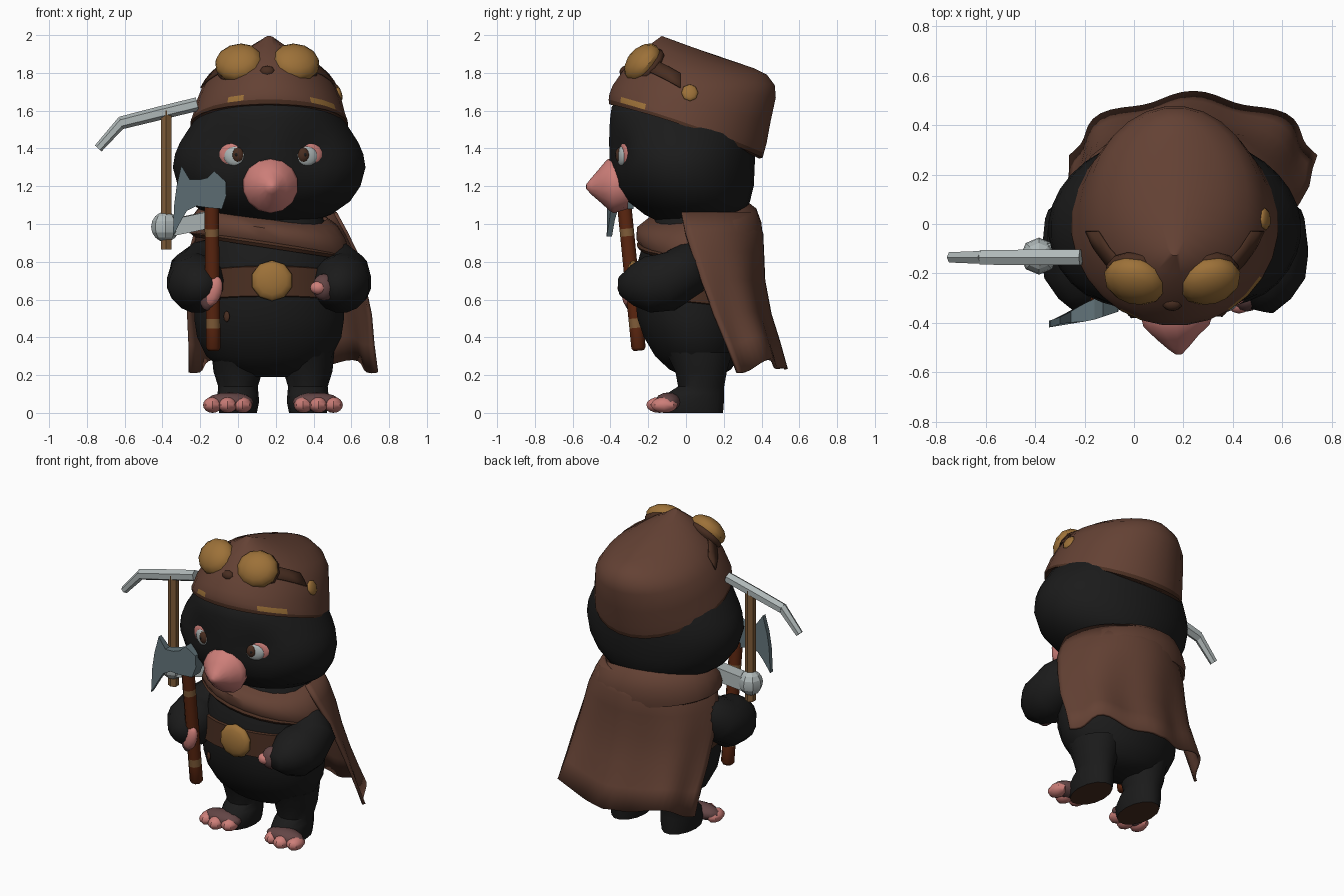
import bpy, bmesh, math
from mathutils import Vector, Matrix
from mathutils.bvhtree import BVHTree

if "Cube" in bpy.data.objects:
    bpy.data.objects.remove(bpy.data.objects["Cube"])

CX = 0.165  # symmetry line of the body


def mat(name, r, g, b):
    m = bpy.data.materials.new(name)
    m.diffuse_color = (r, g, b, 1)
    m.use_nodes = True
    m.node_tree.nodes["Principled BSDF"].inputs["Base Color"].default_value = m.diffuse_color
    return m


FUR = mat("black_fur", .0108, .0108, .0108)
BROWN = mat("brown_leather", .126, .053, .034)
DARK = mat("dark_leather", .066, .027, .015)
GOLD = mat("gold", .335, .165, .04)
PINK = mat("pink_skin", .61, .21, .19)
PAW = mat("dusky_paw", .125, .06, .06)
STEEL = mat("light_steel", .43, .48, .48)
IRON = mat("blue_iron", .12, .17, .19)
RED = mat("red_wood", .105, .019, .005)
TAN = mat("tan_wood", .216, .107, .04)


def finish(bm, name, mats, angle=45):
    bmesh.ops.recalc_face_normals(bm, faces=bm.faces)
    me = bpy.data.meshes.new(name)
    bm.to_mesh(me)
    bm.free()
    for m in mats if isinstance(mats, list) else [mats]:
        me.materials.append(m)
    me.shade_smooth()
    me.set_sharp_from_angle(angle=math.radians(angle))
    ob = bpy.data.objects.new(name, me)
    bpy.context.collection.objects.link(ob)
    return ob


def skin(bm, rings, caps=True, closed=True, rule=None):
    """Join rings of points with quads; rule(row, segment) picks a material."""
    vs = [[bm.verts.new(p) for p in r] for r in rings]
    n = len(vs[0])
    for i in range(len(vs) - 1):
        for j in range(n if closed else n - 1):
            k = (j + 1) % n
            f = bm.faces.new((vs[i][j], vs[i][k], vs[i + 1][k], vs[i + 1][j]))
            if rule:
                f.material_index = rule(i, j)
    if caps:
        bm.faces.new(vs[0][::-1])
        bm.faces.new(vs[-1])


def loft(name, rows, mats, cx=CX, n=24, rule=None, tilt=0, bow=0, caps=True):
    """Rows: front y, front z, back y, back z, half width. Bow lifts the first row's sides, drops the last's."""
    rings = []
    for i, (yf, zf, yb, zb, hw) in enumerate(rows):
        ring = []
        lift = bow * (1 - 2 * i / (len(rows) - 1))
        for j in range(n):
            a = 2 * math.pi * (j + .5) / n
            t = (1 - math.cos(a)) / 2
            dx = hw * math.sin(a)
            z = zf + (zb - zf) * t - tilt * dx + lift * hw * math.sin(a) ** 2
            ring.append((cx + dx, yf + (yb - yf) * t, z))
        rings.append(ring)
    bm = bmesh.new()
    skin(bm, rings, caps, rule=rule)
    return finish(bm, name, mats)


def level(rows):
    return [(yf, z, yb, z, hw) for z, yf, yb, hw in rows]


def tube(name, pts, m, n=12, angle=45, rule=None):
    """Points: x, y, z, radius."""
    P = [Vector(p[:3]) for p in pts]
    rings = []
    for i, p in enumerate(P):
        d = (P[min(i + 1, len(P) - 1)] - P[max(i - 1, 0)]).normalized()
        up = Vector((0, 0, 1)) if abs(d.z) < .8 else Vector((0, 1, 0))
        s = d.cross(up).normalized()
        u = s.cross(d)
        angles = [2 * math.pi * (j + .5) / n for j in range(n)]
        rings.append([p + pts[i][3] * (s * math.cos(a) + u * math.sin(a)) for a in angles])
    bm = bmesh.new()
    skin(bm, rings, rule=rule)
    return finish(bm, name, m, angle)


def blob(name, loc, size, m, facing=(0, 0, 1), seg=14, angle=60):
    """Ellipsoid; its local z looks along facing."""
    bm = bmesh.new()
    bmesh.ops.create_uvsphere(bm, u_segments=seg, v_segments=8, radius=1)
    q = Vector(facing).to_track_quat('Z', 'Y')
    M = Matrix.Translation(loc) @ q.to_matrix().to_4x4() @ Matrix.Diagonal((*size, 1))
    bmesh.ops.transform(bm, matrix=M, verts=bm.verts)
    return finish(bm, name, m, angle)


def surface(ob):
    me = ob.data
    return BVHTree.FromPolygons([v.co for v in me.vertices], [tuple(p.vertices) for p in me.polygons])


# head with shallow eye sockets, and torso
head = loft("head", level([(1.0, -.12, .25, .2), (1.05, -.22, .31, .33), (1.12, -.31, .34, .43),
                           (1.2, -.375, .36, .485), (1.3, -.405, .365, .512), (1.37, -.41, .367, .5),
                           (1.43, -.41, .365, .475), (1.5, -.408, .36, .43), (1.56, -.403, .34, .39),
                           (1.62, -.395, .31, .34), (1.68, -.34, .27, .26)]), FUR, n=36)
for v in head.data.vertices:
    if v.co.y < 0:
        d = math.hypot(abs(v.co.x - .172) - .22, v.co.z - 1.37)
        v.co.y += .045 * math.exp(-(d / .11) ** 2)
loft("torso", level([(.19, -.01, .17, .12), (.23, -.09, .24, .25), (.3, -.165, .285, .335),
                     (.4, -.225, .32, .385), (.5, -.26, .335, .40), (.62, -.272, .34, .395),
                     (.78, -.262, .34, .37), (.9, -.23, .32, .34), (1.05, -.15, .28, .28)]), FUR)

# belt and buckle
loft("belt", [(-.27, .615, .345, .55, .40), (-.285, .62, .355, .555, .41),
              (-.277, .775, .355, .685, .39), (-.26, .78, .345, .69, .37)], DARK, caps=False)
blob("belt_buckle", (.18, -.283, .70), (.112, .108, .038), GOLD, (0, -1, .05), 10)
blob("belt_tag", (-.06, -.222, .51), (.018, .03, .01), DARK, (-.5, -1, 0), 8)

# legs with feet, soles and toes
for side in (-1, 1):
    tag = "left_" if side < 0 else "right_"
    x = .185 + side * .185
    leg = loft(tag + "leg", level([(0, -.12, .2, .10), (.06, -.135, .205, .112), (.105, -.10, .205, .108),
                                   (.14, -.045, .205, .105), (.22, -.06, .22, .13),
                                   (.32, -.11, .25, .14)]), [FUR, DARK], cx=x, n=14)
    for f in leg.data.polygons:
        f.material_index = int(f.normal.z < -.9 and f.center.z < .02)
    blob(tag + "paw_cuff", (x + side * .045, -.095, .058), (.13, .07, .05), PAW)
    for k in (-1, 0, 1):
        blob(tag + "toe", (x + side * .055 + k * .08, -.14 + abs(k) * .025, .042),
             (.05, .07, .042), PINK, seg=8, angle=35)

# arms and hands
for side in (-1, 1):
    tag = "left_" if side < 0 else "right_"
    path = [(.27, .06, .90, .04), (.33, .04, .835, .10), (.385, -.01, .745, .145), (.385, -.11, .69, .158),
            (.38, -.20, .68, .152), (.365, -.28, .675, .11), (.35, -.35, .67, .05)]
    tube(tag + "arm", [(CX + side * a, b, c, r) for a, b, c, r in path], FUR, 16, 70)
blob("right_paw", (.455, -.295, .665), (.062, .06, .072), PAW)
blob("right_palm", (.425, -.325, .662), (.045, .038, .036), PINK, seg=10)
# fingers wrapped around the axe handle
blob("left_paw", (-.15, -.295, .64), (.04, .052, .10), PAW, (.18, 0, 1))
blob("left_fingers", (-.132, -.312, .645), (.03, .047, .082), PINK, (.3, 0, 1), seg=10)

# nose and layered eyes
tube("nose", [(.172, -.30, 1.2, .12), (.172, -.375, 1.205, .148), (.172, -.41, 1.205, .137),
              (.175, -.46, 1.2, .085), (.18, -.505, 1.198, .04), (.182, -.528, 1.198, .012)], PINK, 14, 60)
tree = surface(head)
for side in (-1, 1):
    for part, off, dz, w, h, d, m in (("eye_rim", .202, .004, .076, .062, .014, PINK),
                                      ("eye_white", .19, -.006, .062, .054, .021, STEEL),
                                      ("iris", .173, 0, .034, .042, .027, DARK),
                                      ("pupil", .175, .002, .016, .018, .031, FUR)):
        hit, n, _, _ = tree.ray_cast(Vector((.173 + side * off, -2, 1.365 + dz)), Vector((0, 1, 0)))
        blob(part, hit, (w, h, d), m, (side * .3, -.95, 0))

# cap with dark hem and gilded patches above it
cap = loft("cap", [(-.392, 1.63, .39, 1.345, .40), (-.41, 1.635, .408, 1.35, .42),
                   (-.412, 1.66, .415, 1.375, .417), (-.408, 1.69, .43, 1.43, .405),
                   (-.39, 1.735, .45, 1.54, .388), (-.345, 1.80, .478, 1.67, .352),
                   (-.275, 1.885, .472, 1.735, .295), (-.20, 1.945, .43, 1.79, .20),
                   (-.13, 1.996, .36, 1.825, .06)], [BROWN, DARK, GOLD], n=28, bow=.08,
           rule=lambda i, j: 1 if i < 2 else 2 if i == 2 and j in (2, 3, 25) else 0)
tree = surface(cap)

# goggles
for side in (-1, 1):
    n = Vector((side * .2, -.72, .62))
    c = Vector((.155 + side * .153, -.24, 1.862))
    blob("goggle_rim", c - n * .05, (.13, .12, .05), DARK, n, 12)
    blob("goggle_lens", c - n * .015, (.13, .118, .078), GOLD, n, 12, 35)
    # flat strap laid on the cap
    rows = []
    for y, z in ((-.22, 1.85), (-.16, 1.825), (-.10, 1.795), (-.03, 1.755)):
        row = []
        for dz in (-.038, 0, .038):
            hit, nn, _, _ = tree.ray_cast(Vector((.155 + side * 2, y, z + dz)), Vector((-side, 0, 0)))
            row.append(hit + Vector((side * .012, 0, .006)))
        rows.append(row)
    bm = bmesh.new()
    skin(bm, rows, caps=False, closed=False)
    strap = finish(bm, "goggle_strap", DARK)
    strap.modifiers.new("thickness", 'SOLIDIFY').thickness = .009
blob("goggle_bridge", (.155, -.325, 1.81), (.04, .03, .025), DARK, (0, -.8, .6), 8)
hit, n, _, _ = tree.ray_cast(Vector((2, .02, 1.695)), Vector((-1, 0, 0)))
blob("cap_stud", hit, (.045, .048, .018), GOLD, n, 8)

# collar and cape
loft("collar", [(-.10, 1.04, .33, 1.11, .31), (-.22, 1.01, .375, 1.075, .365), (-.262, .975, .402, 1.0, .405),
                (-.265, .925, .408, .93, .425), (-.245, .895, .40, .88, .425), (-.22, .90, .36, .88, .36)],
     BROWN, tilt=.15, caps=False)
loft("collar_hem", [(-.25, .905, .39, .90, .41), (-.262, .89, .39, .885, .42), (-.25, .872, .38, .87, .40)],
     DARK, tilt=.15, caps=False)
rings = []
for z, cx, hw, cy, d, sweep in ((1.06, .17, .345, .0, .36, 94), (.95, .175, .40, .01, .39, 92),
                                (.85, .185, .435, .03, .372, 90), (.7, .2, .455, .07, .335, 88),
                                (.52, .22, .475, .115, .32, 84), (.37, .23, .49, .16, .318, 80),
                                (.225, .24, .51, .21, .305, 78)):
    ring = []
    fold = max(0, .95 - z) * .035
    for j in range(33):
        u = j / 16 - 1
        a = math.radians(sweep) * u
        k = 1 + fold * 2 * math.cos(a * 8)
        hem = (.018 * math.cos(u * 11) + .055 * math.sin(math.pi * abs(u)) - .012) * max(0, .6 - z) * 2.6
        ring.append((cx + hw * math.sin(a) * k, cy + d * math.cos(a) * k, z + hem))
    rings.append(ring)
bm = bmesh.new()
skin(bm, rings, caps=False, closed=False)
cape = finish(bm, "cape", BROWN)
mod = cape.modifiers.new("thickness", 'SOLIDIFY')
mod.thickness = .018
mod.offset = 0

# axe: banded handle and tapering double-flared head
wraps = (.33, .345, .45, .50, .72, .935, .975, 1.12)
tube("axe_handle", [(-.13 - .013 * (z - .33), -.25 - .1 * (z - .33), z, .03 if z < .34 else .041)
                    for z in wraps], [RED, TAN], 8, 60, rule=lambda i, j: int(i in (2, 5)))
outline = [(-.30, 1.31), (-.255, 1.235), (-.20, 1.235), (-.16, 1.245), (-.125, 1.28), (-.065, 1.225),
           (-.062, 1.15), (-.085, 1.08), (-.15, 1.085), (-.22, 1.095), (-.27, 1.07), (-.30, 1.02),
           (-.345, .935), (-.338, 1.10), (-.325, 1.20)]
bm = bmesh.new()
sheets = []
for s in (-1, 1):
    ring = []
    for x, z in outline:
        half = max(.014, min(.042, .042 * (x + .34) / .16))
        ring.append((x, -.325 + .33 * (x + .1) + s * half, z))
    sheets.append(ring)
skin(bm, sheets)
finish(bm, "axe_head", IRON, 25)

# pickaxe and its bracket
tube("pick_handle", [(-.38, -.135, .865, .033), (-.38, -.135, 1.60, .033)], TAN, 6, 20)
tube("pick_head", [(-.215, -.135, 1.635, .036), (-.42, -.135, 1.585, .036), (-.62, -.135, 1.535, .034)],
     STEEL, 6, 20)
tube("pick_point", [(-.61, -.135, 1.545, .03), (-.74, -.135, 1.40, .024)], STEEL, 6, 20)
blob("bracket_knob", (-.385, -.13, .985), (.075, .075, .08), STEEL, seg=8, angle=20)
tube("bracket_arm", [(-.38, -.13, .975, .062), (-.12, -.08, 1.03, .062)], STEEL, 4, 20)
